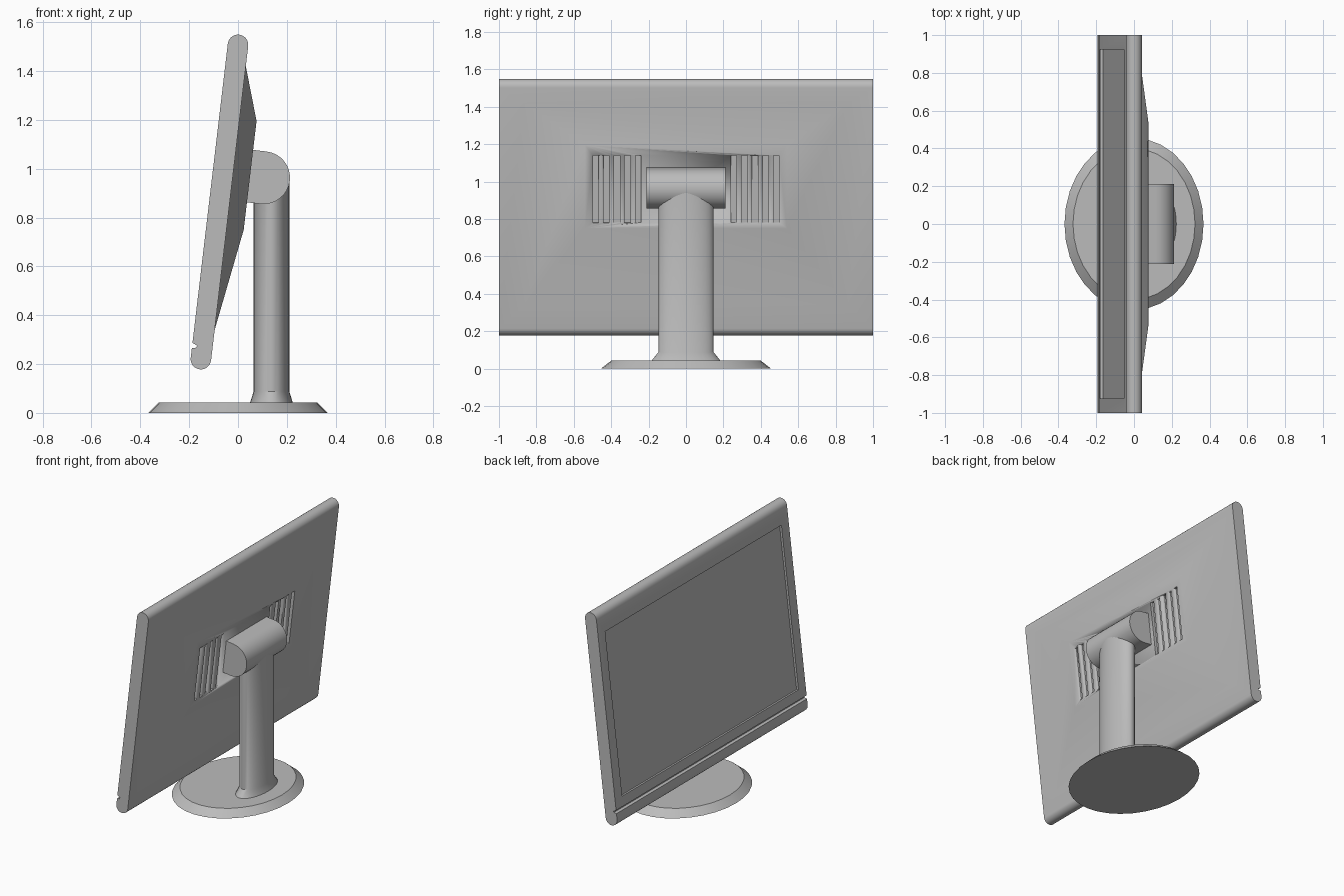
import bpy, bmesh, math

if "Cube" in bpy.data.objects:
    bpy.data.objects.remove(bpy.data.objects["Cube"])

grey = bpy.data.materials.new("plain grey")
grey.diffuse_color = (0.5, 0.5, 0.5, 1)
grey.use_nodes = True
grey.node_tree.nodes["Principled BSDF"].inputs["Base Color"].default_value = grey.diffuse_color

TILT = math.atan2(0.152, 1.287)
S, C = math.sin(TILT), math.cos(TILT)
L, R = 1.296, 0.042          # panel length between rounded ends, half thickness


def tilt(u, y, v):
    """Panel space (u up the panel, v towards its back) to world."""
    return (-0.152 + u * S + v * C, y, 0.22 + u * C - v * S)


def finish(name, bm, angle=30):
    bmesh.ops.remove_doubles(bm, verts=bm.verts, dist=1e-5)
    bmesh.ops.recalc_face_normals(bm, faces=bm.faces)
    mesh = bpy.data.meshes.new(name)
    bm.to_mesh(mesh)
    bm.free()
    mesh.materials.append(grey)
    ob = bpy.data.objects.new(name, mesh)
    bpy.context.collection.objects.link(ob)
    bpy.ops.object.select_all(action='DESELECT')
    bpy.context.view_layer.objects.active = ob
    ob.select_set(True)
    bpy.ops.object.shade_smooth_by_angle(angle=math.radians(angle))
    return ob


def bridge(bm, a, b, skip=()):
    n = len(a)
    for i in range(n):
        if i not in skip:
            bm.faces.new((a[i], a[(i + 1) % n], b[(i + 1) % n], b[i]))


def stack(name, rings, cx, sides):
    """Elliptical rings (z, rx, ry) joined and capped."""
    bm = bmesh.new()
    loops = []
    for z, rx, ry in rings:
        loops.append([bm.verts.new((cx + rx * math.cos(t), ry * math.sin(t), z))
                      for t in (2 * math.pi * i / sides for i in range(sides))])
    for a, b in zip(loops, loops[1:]):
        bridge(bm, a, b)
    bm.faces.new(loops[0])
    bm.faces.new(loops[-1])
    return finish(name, bm)


def nest(bm, rects):
    """Nested rectangles (u0, u1, half width, v), the last one filled."""
    loops = [[bm.verts.new(tilt(u, y, v)) for u, y in
              ((u0, -w), (u1, -w), (u1, w), (u0, w))] for u0, u1, w, v in rects]
    for a, b in zip(loops, loops[1:]):
        bridge(bm, a, b)
    bm.faces.new(loops[-1])


# Display panel: rounded slab with a front groove, recessed screen, raised back
G = 0.062
arc = [math.pi * i / 12 for i in range(13)]
profile = [(L + R * math.sin(t), R * math.cos(t)) for t in arc]
front_edge = len(profile) - 1
profile += [(G, -R), (0.054, -0.023), (0.045, -0.023), (0.040, -R)]
profile += [(-R * math.sin(t), -R * math.cos(t)) for t in arc]
back_edge = len(profile) - 1
bm = bmesh.new()
ends = [[bm.verts.new(tilt(u, y, v)) for u, v in profile] for y in (-1, 1)]
bridge(bm, *ends, skip=(front_edge, back_edge))
for e in ends:
    bm.faces.new(e)
nest(bm, [(0, L, 1, R), (0.126, 1.213, 0.865, R), (0.547, 0.995, 0.54, 0.112)])
nest(bm, [(G, L, 1, -R), (0.126, 1.193, 0.925, -R), (0.126, 1.193, 0.925, -R + 0.014)])
panel = finish("display_panel", bm)

# Ventilation slots cut into the back
bm = bmesh.new()
for side in (-1, 1):
    for i in range(5):
        y = side * (0.256 + 0.0565 * i)
        a, b = [[bm.verts.new(tilt(u, y + d, v)) for u, d in
                 ((0.577, -0.015), (0.94, -0.015), (0.94, 0.015), (0.577, 0.015))]
                for v in (0.092, 0.14)]
        bridge(bm, a, b)
        bm.faces.new(a)
        bm.faces.new(b)
cutter = finish("vent_cutter", bm)
cutter.hide_render = True
mod = panel.modifiers.new("vents", 'BOOLEAN')
mod.operation, mod.solver, mod.object = 'DIFFERENCE', 'EXACT', cutter
bpy.context.view_layer.objects.active = panel
bpy.ops.object.modifier_apply(modifier=mod.name)
bpy.data.objects.remove(cutter)

# Hinge: half-round barrel reaching into the back of the panel
hx, hz, hr = 0.105, 0.963, 0.108
shape = [(hr * math.cos(t), hr * math.sin(t))
         for t in (math.pi * i / 16 for i in range(17))]
shape += [(-hr, -0.08), (hr, -0.08)]
bm = bmesh.new()
ends = [[bm.verts.new((hx + u * S + v * C, y, hz + u * C - v * S)) for u, v in shape]
        for y in (-0.212, 0.212)]
bridge(bm, *ends)
for e in ends:
    bm.faces.new(e)
finish("hinge_barrel", bm)

# Oval neck with flared foot, and oval base
stack("neck", [(0.04, 0.088, 0.186), (0.088, 0.073, 0.148), (0.95, 0.073, 0.148)], 0.137, 32)
stack("base", [(0, 0.368, 0.455), (0.043, 0.323, 0.40)], 0, 32)
